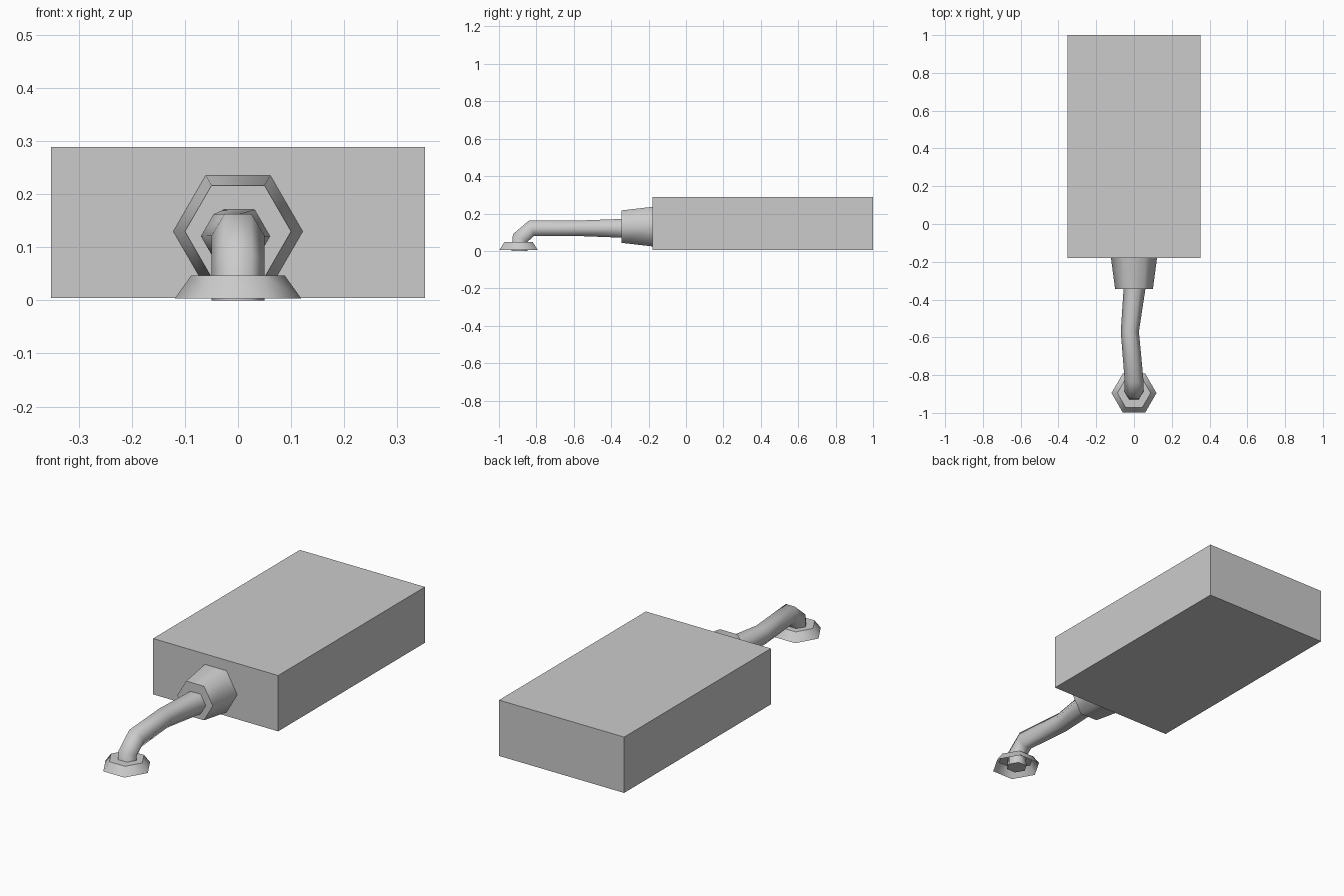
import bpy, bmesh
from math import cos, sin, pi, radians
from mathutils import Vector

cube = bpy.data.objects.get("Cube")
if cube:
    bpy.data.objects.remove(cube, do_unlink=True)

grey = bpy.data.materials.new("plain grey")
grey.use_nodes = True
colour = (0.6, 0.6, 0.6, 1)
grey.diffuse_color = colour
grey.node_tree.nodes["Principled BSDF"].inputs["Base Color"].default_value = colour


def finish(name, bm):
    mesh = bpy.data.meshes.new(name)
    bm.to_mesh(mesh)
    bm.free()
    mesh.materials.append(grey)
    obj = bpy.data.objects.new(name, mesh)
    bpy.context.collection.objects.link(obj)


def hex_loft(name, sections, cap_start=True, cap_end=True):
    """Skin six-sided rings; each is (centre, radius, tilt of its path above +y)."""
    bm = bmesh.new()
    rings = []
    for centre, radius, tilt in sections:
        t = radians(tilt)
        up = Vector((0, -sin(t), cos(t)))
        rings.append([bm.verts.new(Vector(centre) + radius * (
            Vector((cos(k * pi / 3), 0, 0)) + up * sin(k * pi / 3))) for k in range(6)])
    for a, b in zip(rings, rings[1:]):
        for k in range(6):
            n = (k + 1) % 6
            bm.faces.new((a[k], a[n], b[n], b[k])).smooth = True
    caps = []
    if cap_start:
        caps.append(bm.faces.new(rings[0][::-1]))
    if cap_end:
        caps.append(bm.faces.new(rings[-1]))
    bmesh.ops.recalc_face_normals(bm, faces=bm.faces)
    for cap in caps:
        for edge in cap.edges:
            edge.smooth = False
    finish(name, bm)


# Large rectangular box
bm = bmesh.new()
bmesh.ops.create_cube(bm, size=1)
bmesh.ops.scale(bm, vec=(0.704, 1.18, 0.284), verts=bm.verts)
bmesh.ops.translate(bm, vec=(0, 0.41, 0.147), verts=bm.verts)
finish("box_body", bm)

# Tapered collar on the front of the box
hex_loft("collar", [((0, -0.345, 0.13), 0.1, 0), ((0, -0.18, 0.13), 0.122, 0)])

# Bent hose from the foot to the collar
hex_loft("hose", [
    ((0, -0.89, 0), 0.05, 90),
    ((0, -0.888, 0.068), 0.05, 60),
    ((0, -0.825, 0.122), 0.05, 18),
    ((-0.022, -0.57, 0.121), 0.048, 0),
    ((0.003, -0.34, 0.121), 0.058, 0)])

# Flared foot, open underneath
hex_loft("foot", [((0, -0.895, 0.004), 0.119, 90), ((0, -0.895, 0.047), 0.088, 90)],
         cap_start=False)
